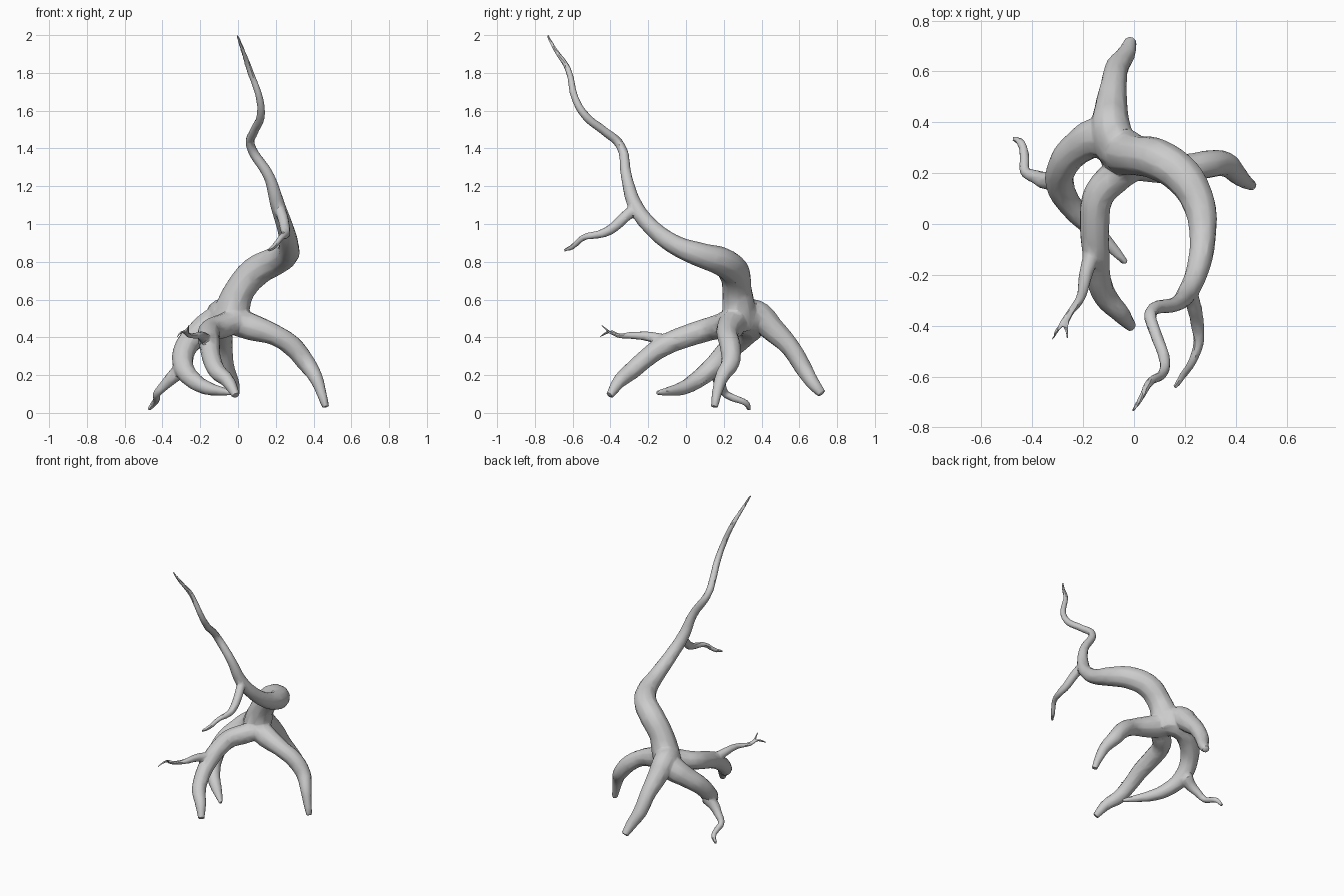
import bpy, bmesh

curve = bpy.data.curves.new("limbs", 'CURVE')
curve.dimensions = '3D'
curve.bevel_depth = 1.0
curve.bevel_resolution = 3
curve.resolution_u = 5
curve.use_fill_caps = True


def limb(*pts):
    """Add one tapering limb; each point is x, y, z, radius."""
    s = curve.splines.new('BEZIER')
    s.bezier_points.add(len(pts) - 1)
    for bp, (x, y, z, r) in zip(s.bezier_points, pts):
        bp.co = (x, y, z)
        bp.radius = r
        bp.handle_left_type = bp.handle_right_type = 'AUTO'


# Leaning trunk, from the root crown to the tip
limb((-.06, .29, .45, .09), (-.03, .28, .55, .092), (.01, .27, .65, .08), (.09, .255, .745, .082),
     (.19, .19, .80, .077), (.255, .08, .835, .066), (.27, -.05, .885, .053),
     (.25, -.18, .98, .045), (.21, -.27, 1.10, .04), (.165, -.315, 1.25, .03),
     (.065, -.35, 1.42, .025), (.085, -.43, 1.49, .024), (.12, -.53, 1.57, .023),
     (.115, -.585, 1.66, .02), (.06, -.625, 1.82, .017), (.025, -.69, 1.92, .012),
     (-.005, -.735, 2.0, .008))
# Side branch
limb((.21, -.25, 1.10, .03), (.235, -.32, 1.04, .03), (.25, -.40, .97, .027), (.255, -.46, .945, .022),
     (.23, -.54, .93, .017), (.19, -.60, .88, .015), (.16, -.645, .86, .01))
# Right root
limb((-.05, .27, .50, .08), (.07, .235, .455, .073), (.20, .22, .41, .056), (.29, .235, .35, .056),
     (.36, .235, .265, .05), (.41, .19, .19, .038), (.44, .165, .11, .028), (.465, .15, .03, .02))
# Back root
limb((-.06, .27, .52, .08), (-.09, .37, .52, .08), (-.09, .46, .44, .066), (-.08, .55, .35, .052),
     (-.065, .62, .24, .047), (-.03, .67, .16, .037), (-.012, .72, .10, .025))
# Front root
limb((.0, .23, .49, .06), (-.08, .18, .46, .066), (-.14, .11, .44, .062), (-.155, .0, .405, .06),
     (-.15, -.11, .36, .056), (-.14, -.21, .29, .05), (-.11, -.29, .22, .047),
     (-.055, -.35, .17, .038), (-.01, -.405, .09, .022))
# Twigs of the front root
limb((-.16, -.10, .38, .035), (-.19, -.20, .405, .027), (-.21, -.29, .41, .019), (-.26, -.36, .41, .014),
     (-.29, -.40, .43, .01), (-.325, -.46, .40, .006))
limb((-.25, -.345, .41, .013), (-.265, -.39, .42, .01), (-.262, -.45, .465, .006))
# Left root, curling under the crown
limb((-.04, .30, .50, .085), (-.13, .34, .47, .085), (-.22, .30, .41, .068), (-.28, .23, .34, .06),
     (-.29, .15, .25, .056), (-.24, .06, .175, .047), (-.16, -.02, .13, .037),
     (-.09, -.09, .115, .025), (-.03, -.155, .105, .013))
# Hooked twig of the left root
limb((-.29, .18, .24, .045), (-.345, .17, .19, .037), (-.385, .185, .15, .028), (-.43, .21, .10, .021),
     (-.43, .26, .075, .02), (-.445, .32, .05, .017), (-.475, .335, .015, .011))

# Fuse the limbs into one skin
src = bpy.data.objects.new("limbs", curve)
bpy.context.collection.objects.link(src)
dg = bpy.context.evaluated_depsgraph_get()
mesh = bpy.data.meshes.new_from_object(src.evaluated_get(dg))
bpy.data.objects.remove(src)
bm = bmesh.new()
bm.from_mesh(mesh)
bmesh.ops.remove_doubles(bm, verts=bm.verts, dist=.0001)
bmesh.ops.recalc_face_normals(bm, faces=bm.faces)
bm.to_mesh(mesh)
bm.free()

tree = bpy.data.objects.new("twisted_tree", mesh)
bpy.context.collection.objects.link(tree)
m = tree.modifiers.new("fuse", 'REMESH')
m.mode = 'VOXEL'
m.voxel_size = .007
m = tree.modifiers.new("soften", 'SMOOTH')
m.factor, m.iterations = .5, 8
# Reduce to uneven low-poly bark facets
m = tree.modifiers.new("facets", 'DECIMATE')
m.ratio = .05
bpy.context.view_layer.objects.active = tree
tree.select_set(True)
for name in ("fuse", "soften", "facets"):
    bpy.ops.object.modifier_apply(modifier=name)
bpy.ops.object.shade_smooth_by_angle(angle=.6)
